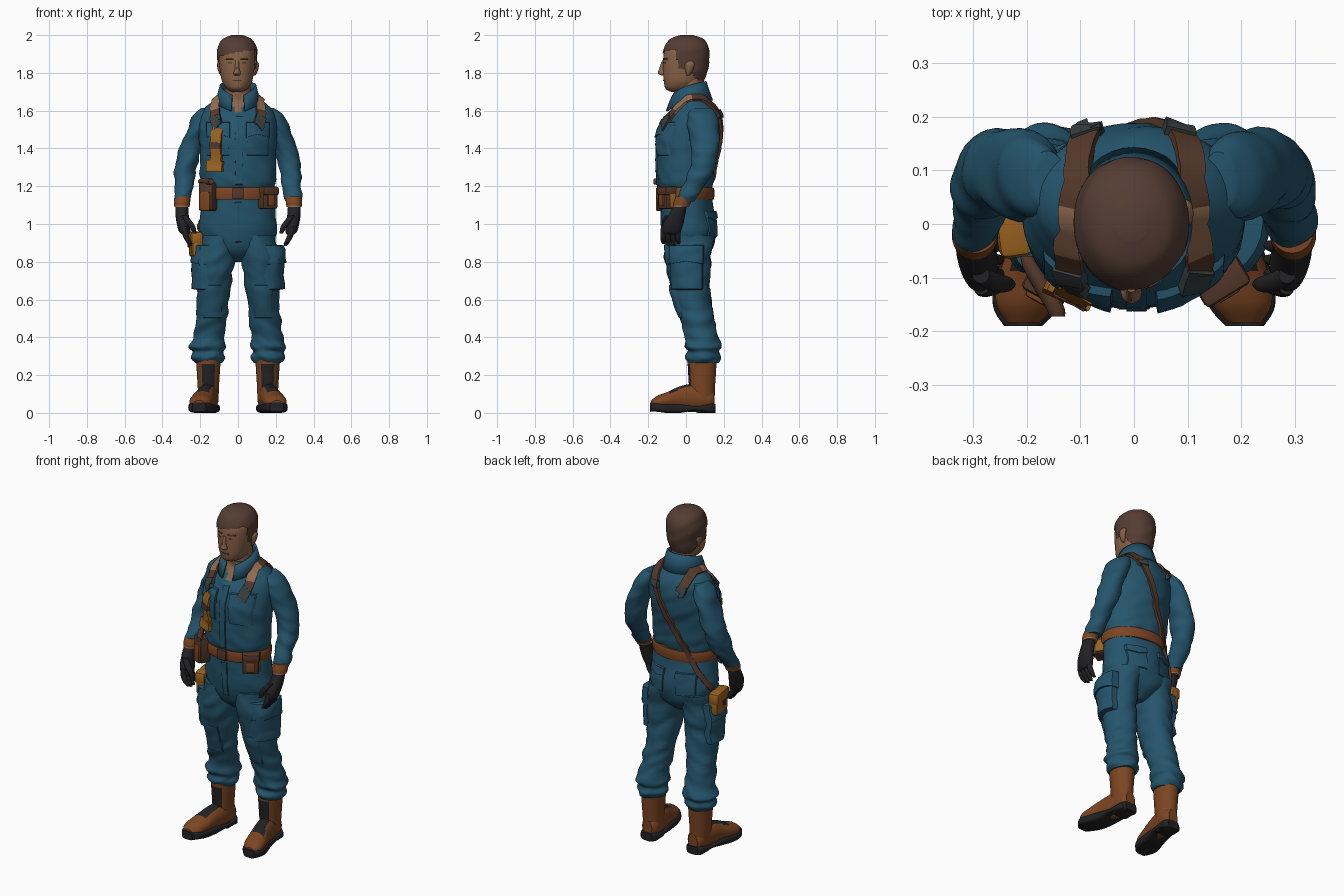
import bpy, bmesh, math
from mathutils import Vector, noise
from mathutils.bvhtree import BVHTree

if "Cube" in bpy.data.objects:
    bpy.data.objects.remove(bpy.data.objects["Cube"])

def material(name, *rgb):
    m = bpy.data.materials.new(name)
    m.use_nodes = True
    m.diffuse_color = (*rgb, 1)
    m.node_tree.nodes["Principled BSDF"].inputs["Base Color"].default_value = (*rgb, 1)
    return m

BLUE = material("work blue", .018, .09, .15)
SKIN = material("skin", .25, .125, .065)
HAIR = material("hair brown", .09, .047, .033)
LEATHER = material("dark leather", .09, .04, .023)
BOOT = material("boot brown", .2, .06, .016)
ORANGE = material("orange leather", .33, .125, .015)
TAN = material("tan", .3, .15, .08)
BLACK = material("black rubber", .016, .016, .018)
METAL = material("dark metal", .04, .05, .05)

def finish(name, bm, mats, rule=None, angle=40):
    """Turn a bmesh into a smooth object; rule picks the material per face."""
    bmesh.ops.recalc_face_normals(bm, faces=bm.faces[:])
    bm.normal_update()
    if rule:
        for f in bm.faces:
            f.material_index = rule(f.calc_center_median(), f.normal)
    me = bpy.data.meshes.new(name)
    bm.to_mesh(me)
    bm.free()
    ob = bpy.data.objects.new(name, me)
    bpy.context.collection.objects.link(ob)
    for m in mats:
        me.materials.append(m)
    bpy.ops.object.select_all(action='DESELECT')
    ob.select_set(True)
    bpy.context.view_layer.objects.active = ob
    bpy.ops.object.shade_smooth_by_angle(angle=math.radians(angle))
    return ob

def spline(a, b, c, d, t):
    return tuple(.5 * (2*q + (r-p)*t + (2*p-5*q+4*r-s)*t*t + (3*q-p-3*r+s)*t**3)
                 for p, q, r, s in zip(a, b, c, d))

def loft(name, rings, mats, side=1, axis='z', n=32, steps=5, power=2, fold=0, rule=None, cut=None):
    """Skin elliptical rings (x, y, z, radius, radius) along an axis."""
    path = []
    for i in range(len(rings) - 1):
        quad = [rings[min(max(i + k, 0), len(rings) - 1)] for k in (-1, 0, 1, 2)]
        path += [spline(*quad, j / steps) for j in range(steps)]
    path.append(rings[-1])
    bm = bmesh.new()
    rows = []
    for x, y, z, ra, rb in path:
        row = []
        for k in range(n):
            a = math.tau * k / n
            c, s = (math.copysign(abs(v) ** (2 / power), v) for v in (math.cos(a), math.sin(a)))
            off = Vector((ra*c, rb*s, 0)) if axis == 'z' else Vector((ra*c, 0, rb*s))
            p = Vector((x, y, z)) + off
            if fold:
                p += off.normalized() * fold * noise.noise(Vector((p.x*9 + side, p.y*9, p.z*22 + p.x*12)))
            row.append(bm.verts.new((p.x * side, p.y, p.z)))
        rows.append(row)
    for r0, r1 in zip(rows, rows[1:]):
        for k in range(n):
            bm.faces.new((r0[k], r0[(k+1) % n], r1[(k+1) % n], r1[k]))
    bm.faces.new(rows[0])
    bm.faces.new(rows[-1])
    bm.normal_update()
    if cut:
        bmesh.ops.delete(bm, geom=[f for f in bm.faces if cut(f.calc_center_median())], context='FACES')
    return finish(name, bm, mats, rule)

def surface(*obs):
    verts, polys = [], []
    for o in obs:
        base = len(verts)
        verts += [v.co.copy() for v in o.data.vertices]
        polys += [[base + i for i in p.vertices] for p in o.data.polygons]
    return BVHTree.FromPolygons(verts, polys)

def patch(name, tree, axis, sign, u0, u1, z0, z1, thick, mat, taper=0):
    """Raised panel pressed onto a surface along an axis; the rim is sunk in."""
    ts = [0, .03] + [i / 8 for i in range(1, 8)] + [.97, 1]
    d = Vector((-sign, 0, 0)) if axis == 'x' else Vector((0, -sign, 0))
    bm = bmesh.new()
    grid = []
    for tv in ts:
        row = []
        for tu in ts:
            u = u0 + (u1 - u0) * tu
            z = z0 + (z1 - z0) * tv + taper * abs(tu - .5) * (1 - tv)
            o = Vector((sign, u, z)) if axis == 'x' else Vector((u, sign, z))
            hit = tree.ray_cast(o, d)[0] or tree.find_nearest(o + d * .85)[0]
            rim = tu in (0, 1) or tv in (0, 1)
            row.append(bm.verts.new(hit - d * (-.006 if rim else thick)))
        grid.append(row)
    for a, b in zip(grid, grid[1:]):
        for k in range(len(ts) - 1):
            bm.faces.new((a[k], a[k+1], b[k+1], b[k]))
    return finish(name, bm, [mat])

def strap(name, tree, pts, width, mats, thick=.012, rule=None):
    """Flat band laid over a surface through guide points."""
    pts = [Vector(p) for p in pts]
    hits = []
    for a, b in zip(pts, pts[1:]):
        hits += [tree.find_nearest(a.lerp(b, i / 10))[:2] for i in range(10)]
    hits.append(tree.find_nearest(pts[-1])[:2])
    bm = bmesh.new()
    rows = []
    for i, (p, nrm) in enumerate(hits):
        t = hits[min(i+1, len(hits)-1)][0] - hits[max(i-1, 0)][0]
        w = t.cross(nrm).normalized() * width / 2
        up, down = nrm * thick, nrm * -.006
        rows.append([bm.verts.new(p + v) for v in (w + down, w + up, up - w, down - w)])
    for a, b in zip(rows, rows[1:]):
        for k in range(4):
            bm.faces.new((a[k], a[(k+1) % 4], b[(k+1) % 4], b[k]))
    bm.faces.new(rows[0])
    bm.faces.new(rows[-1])
    return finish(name, bm, mats, rule)

def box(name, loc, size, mat, turn=0, bevel=.01):
    bm = bmesh.new()
    bmesh.ops.create_cube(bm, size=1)
    for v in bm.verts:
        v.co = Vector(a * b for a, b in zip(v.co, size))
    bmesh.ops.bevel(bm, geom=bm.edges[:], offset=bevel, segments=2, affect='EDGES', profile=.5)
    ob = finish(name, bm, [mat])
    ob.location, ob.rotation_euler.z = loc, turn
    return ob

# Torso: hips, shirt with open neck, belt
hips = loft("trouser_hips", [(0, .02, .80, .03, .05), (0, .02, .86, .15, .115), (0, .02, .95, .205, .142),
            (0, .01, 1.05, .198, .142), (0, 0, 1.17, .185, .135)], [BLUE], n=48, fold=.006)
shirt = loft("shirt", [(0, 0, 1.17, .175, .125), (0, -.004, 1.2, .195, .142), (0, -.004, 1.25, .203, .15),
             (0, .002, 1.35, .2, .155), (0, .012, 1.45, .205, .168), (0, .032, 1.55, .203, .152),
             (0, .045, 1.61, .178, .122), (0, .04, 1.655, .13, .09), (0, .03, 1.69, .085, .075)],
             [BLUE, SKIN], n=64, fold=.009,
             rule=lambda c, n: int(c.z > 1.59 and c.y < 0 and abs(c.x) < (c.z - 1.58) * .7))
loft("belt", [(0, 0, 1.13, .195, .147), (0, 0, 1.145, .2, .15), (0, 0, 1.18, .2, .15), (0, 0, 1.192, .195, .146)],
     [BOOT], n=48, steps=2)
box("belt_buckle", (0, -.152, 1.162), (.06, .015, .06), LEATHER, bevel=.004)
body = surface(hips, shirt)

# Shirt and trouser details
patch("shirt_placket", body, 'y', -1, -.015, .025, 1.2, 1.58, .007, BLUE)
patch("trouser_fly", body, 'y', -1, -.015, .02, .9, 1.12, .006, BLUE)
for s, label in ((1, "left"), (-1, "right")):
    patch(label + "_chest_pocket", body, 'y', -1, s*.045, s*.165, 1.36, 1.51, .008, BLUE)
    patch(label + "_chest_flap", body, 'y', -1, s*.04, s*.17, 1.475, 1.54, .015, BLUE, -.04)
    patch(label + "_back_pocket", body, 'y', 1, s*.04, s*.15, .93, 1.05, .007, BLUE)
    patch(label + "_back_flap", body, 'y', 1, s*.037, s*.153, 1.02, 1.07, .014, BLUE, .03)

# Collar: tapering wall around the neck, open at the front
bm = bmesh.new()
rows = []
for i in range(33):
    a = math.radians(-162 + 324 * i / 32)
    t = abs(a) / math.radians(162)
    rows.append([bm.verts.new((r * math.sin(a), .015 + (r + g) * math.cos(a), z)) for r, g, z in
                 ((.118, .01, 1.655 - .055*t*t), (.108, 0, 1.71 - .06*t*t), (.097, -.004, 1.757 - .075*t*t))])
for a, b in zip(rows, rows[1:]):
    for k in range(2):
        bm.faces.new((a[k], a[k+1], b[k+1], b[k]))
collar = finish("collar", bm, [BLUE])
collar.modifiers.new("thickness", 'SOLIDIFY').thickness = .012

# Head: neck, face, hair cap, features
loft("neck", [(0, .03, 1.6, .08, .08), (0, .025, 1.68, .068, .07), (-.003, .02, 1.78, .07, .075)], [SKIN])
skull = [(-.005, -.035, 1.70, .03, .045), (-.005, -.03, 1.716, .055, .078), (-.005, -.02, 1.75, .078, .097),
         (-.005, -.01, 1.80, .089, .111), (-.005, -.006, 1.86, .095, .115), (-.005, -.002, 1.92, .094, .111),
         (-.005, 0, 1.965, .068, .08), (-.005, 0, 1.985, .02, .025)]
head = loft("head", skull, [SKIN], n=40, power=2.15)

def above_ears(c):
    line = [(-.2, 1.915), (-.055, 1.905), (-.035, 1.825), (.02, 1.815), (.06, 1.76), (.3, 1.75)]
    for (y0, z0), (y1, z1) in zip(line, line[1:]):
        if y0 <= c.y < y1:
            return c.z < z0 + (z1 - z0) * (c.y - y0) / (y1 - y0) + (c.x * .2 if c.y < -.05 else 0)

loft("hair", [(x, y + .004, 1.74 + (z - 1.74) * 1.06, a + .01, b + .009) for x, y, z, a, b in skull[2:]],
     [HAIR], n=64, steps=9, power=2.1, fold=.004, cut=above_ears)
loft("nose", [(-.005, -.115, 1.785, .012, .012), (-.005, -.127, 1.798, .02, .021),
              (-.005, -.125, 1.82, .012, .018), (-.005, -.117, 1.865, .009, .01)], [SKIN], n=12)
face = surface(head)
patch("mouth", face, 'y', -1, -.03, .02, 1.757, 1.763, .003, LEATHER)
for s, label in ((1, "left"), (-1, "right")):
    patch(label + "_eyebrow", face, 'y', -1, -.005 + s*.018, -.005 + s*.06, 1.872, 1.88, .004, HAIR)
    patch(label + "_eye", face, 'y', -1, -.005 + s*.026, -.005 + s*.048, 1.85, 1.857, .002, HAIR)
    loft(label + "_ear", [(.085, .012, 1.785, .006, .008), (.093, .015, 1.81, .012, .018),
         (.097, .02, 1.845, .014, .026), (.095, .022, 1.862, .006, .012)], [SKIN], side=s, n=12)

# Limbs, built once per side
for s, label in ((1, "left"), (-1, "right")):
    sleeve = loft(label + "_sleeve", [(.16, .08, 1.615, .03, .05), (.187, .085, 1.575, .053, .073),
         (.215, .09, 1.5, .06, .08), (.25, .1, 1.4, .06, .074), (.272, .09, 1.32, .06, .07),
         (.285, .06, 1.24, .054, .062), (.29, .02, 1.17, .048, .054), (.295, -.01, 1.12, .043, .046)],
         [BLUE], side=s, fold=.014)
    loft(label + "_cuff", [(.294, -.008, 1.145, .042, .046), (.296, -.02, 1.115, .043, .046),
         (.297, -.026, 1.09, .04, .042)], [BOOT, TAN], side=s, rule=lambda c, n: int(c.z < 1.1))
    loft(label + "_glove", [(.297, -.028, 1.1, .033, .034), (.296, -.048, 1.05, .035, .044),
         (.29, -.068, 1.0, .034, .054), (.282, -.078, .96, .03, .05), (.278, -.08, .945, .02, .04)],
         [BLACK], side=s)
    for i in range(4):
        y = -.04 - .026 * i
        tip = .895 - .012 * (i in (1, 2))
        loft(f"{label}_finger_{i + 1}", [(.284, y, .99, .014, .014), (.28, y - .003, .95, .016, .015),
             (.266, y - .002, .915, .015, .014), (.25, y, tip, .009, .009)], [BLACK], side=s, n=12, steps=3)
    loft(label + "_thumb", [(.285, -.095, 1.045, .016, .016), (.26, -.108, 1.01, .019, .018),
         (.24, -.112, .98, .016, .015), (.229, -.112, .95, .009, .009)], [BLACK], side=s, n=12)
    leg = loft(label + "_trouser_leg", [(.1, .02, .94, .098, .13), (.115, .01, .82, .1, .122),
         (.125, .018, .7, .092, .108), (.135, .04, .57, .085, .096), (.145, .068, .47, .08, .09),
         (.155, .088, .39, .083, .09), (.163, .09, .35, .094, .096), (.16, .09, .325, .082, .086),
         (.16, .09, .295, .09, .093), (.157, .09, .265, .07, .076)], [BLUE], side=s, n=40, steps=6, fold=.014)
    side = surface(leg)
    patch(label + "_cargo_pocket", side, 'x', s, -.09, .09, .65, .86, .028, BLUE)
    patch(label + "_cargo_flap", side, 'x', s, -.095, .095, .8, .89, .037, BLUE, -.03)
    patch(label + "_knee_panel", side, 'y', -1, s*.085, s*.185, .5, .68, .007, BLUE)
    # Boot shaft, foot and rubber sole
    loft(label + "_boot_shaft", [(.155, .09, .06, .052, .062), (.157, .085, .13, .056, .068),
         (.157, .085, .2, .06, .073), (.157, .085, .29, .066, .078)], [BOOT, BLACK], side=s,
         rule=lambda c, n: int(n.y < -.75 and c.z < .25))
    foot = [(.152, .152, .075, .03, .045), (.153, .125, .075, .05, .06), (.16, .05, .08, .054, .075),
            (.175, -.03, .075, .055, .066), (.192, -.1, .064, .061, .046), (.201, -.15, .056, .055, .036),
            (.206, -.184, .048, .03, .018)]
    loft(label + "_boot_foot", foot, [BOOT, BLACK], side=s, axis='y',
         rule=lambda c, n: int(n.z > .75 and -.09 < c.y < .04))
    loft(label + "_boot_sole", [(x, y * 1.03, .024 + .006 * (y < -.12), a + .006, .024 - .012 * (-.02 < y < .1))
         for x, y, z, a, b in foot], [BLACK], side=s, axis='y', power=4)
    box(label + "_boot_heel", (s * .155, .1, .02), (.1, .1, .04), BLACK, bevel=.012)

    # Shoulder strap with metal ends
    strap(label + "_shoulder_strap", body, [(s*.125, -.14, 1.53), (s*.14, -.04, 1.68), (s*.125, .1, 1.7),
          (s*.09, .2, 1.58)], .052, [LEATHER, TAN], rule=lambda c, n: int(-.06 < c.y < .03))
    strap(label + "_strap_front_clip", body, [(s*.12, -.15, 1.52), (s*.13, -.1, 1.58)], .058, [METAL], .018)
    strap(label + "_strap_back_clip", body, [(s*.09, .2, 1.57), (s*.095, .19, 1.61)], .058, [METAL], .018)

# Cross strap down the back and hip satchel
strap("cross_strap", body, [(.09, .2, 1.58), (-.04, .2, 1.32), (-.16, .13, 1.1), (-.21, .05, .97)], .03, [LEATHER], .014)
box("satchel", (-.222, .01, .89), (.062, .14, .13), ORANGE, .15, .018)
box("satchel_flap", (-.227, .01, .925), (.066, .146, .07), ORANGE, .15, .016)
box("satchel_clasp", (-.26, .005, .89), (.01, .025, .03), LEATHER, .15, .003)

# Chest sheath, tool holster with handle, belt pouch
strap("chest_sheath", body, [(-.125, -.16, 1.51), (-.13, -.16, 1.3)], .062, [ORANGE], .016)
strap("sheath_band", body, [(-.13, -.16, 1.43), (-.13, -.16, 1.4)], .066, [LEATHER], .02)
strap("sheath_tip", body, [(-.135, -.16, 1.33), (-.135, -.16, 1.28)], .09, [ORANGE], .02)
box("tool_holster", (-.16, -.112, 1.145), (.085, .06, .15), LEATHER, -.5)
box("holster_front", (-.173, -.138, 1.12), (.06, .02, .1), BOOT, -.5, .006)
loft("tool_handle", [(-.2, -.06, 1.225, .012, .012), (-.185, -.09, 1.225, .018, .018),
     (-.15, -.15, 1.225, .018, .018), (-.142, -.172, 1.225, .014, .014)], [LEATHER], axis='y', n=16)
box("belt_pouch", (.15, -.09, 1.135), (.09, .09, .11), LEATHER, .55)
box("belt_pouch_flap", (.153, -.092, 1.175), (.098, .096, .045), LEATHER, .55)
box("belt_pouch_front", (.176, -.131, 1.125), (.045, .012, .06), BOOT, .55, .004)
box("belt_pouch_side", (.189, -.066, 1.125), (.012, .05, .07), ORANGE, .55, .004)
